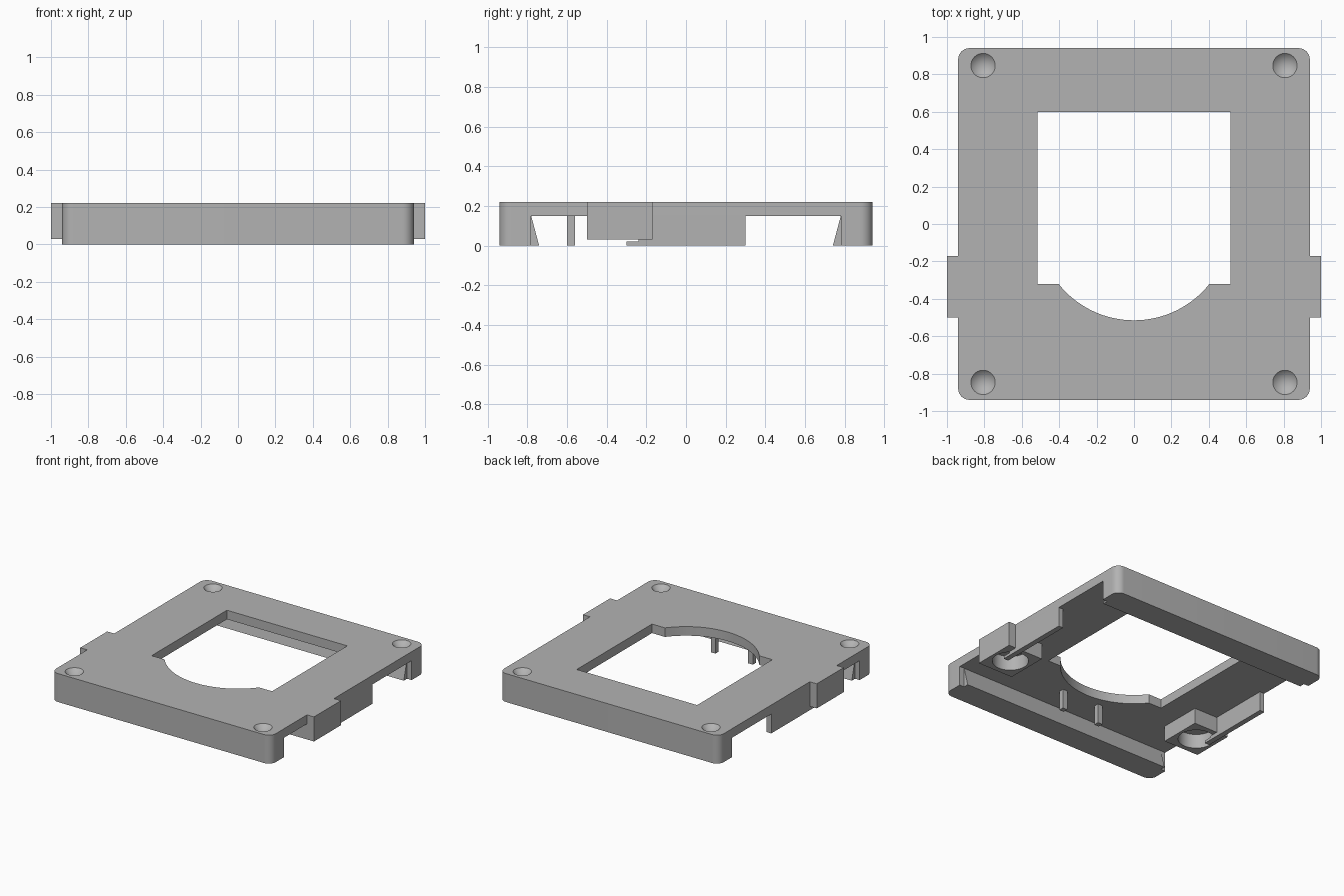
import bpy, bmesh
from math import sin, cos, pi, asin
from mathutils import Vector

default = bpy.data.objects.get("Cube")
if default:
    bpy.data.objects.remove(default, do_unlink=True)

grey = bpy.data.materials.new("plain grey")
grey.use_nodes = True
colour = (0.45, 0.45, 0.45, 1)
grey.diffuse_color = colour
grey.node_tree.nodes["Principled BSDF"].inputs["Base Color"].default_value = colour

HALF, TOP, DECK = 0.94, 0.22, 0.15   # half width, top height, underside of plate


def prism(name, profile, axis, lo, hi):
    """Extrude a closed 2D profile along x, y or z."""
    place = {"x": lambda a, b, t: (t, a, b),
             "y": lambda a, b, t: (a, t, b),
             "z": lambda a, b, t: (a, b, t)}[axis]
    bm = bmesh.new()
    face = bm.faces.new([bm.verts.new(place(a, b, lo)) for a, b in profile])
    new = bmesh.ops.extrude_face_region(bm, geom=[face])["geom"]
    verts = [v for v in new if isinstance(v, bmesh.types.BMVert)]
    bmesh.ops.translate(bm, verts=verts, vec=Vector(place(0, 0, hi - lo)))
    return finish(name, bm)


def round_solid(name, x, y, z, bottom, top, depth):
    """Cylinder or cone starting at height z."""
    bm = bmesh.new()
    bmesh.ops.create_cone(bm, cap_ends=True, segments=64, radius1=bottom,
                          radius2=top, depth=depth)
    bmesh.ops.translate(bm, verts=bm.verts, vec=(x, y, z + depth / 2))
    return finish(name, bm)


def finish(name, bm):
    bmesh.ops.recalc_face_normals(bm, faces=bm.faces)
    mesh = bpy.data.meshes.new(name)
    bm.to_mesh(mesh)
    bm.free()
    mesh.materials.append(grey)
    obj = bpy.data.objects.new(name, mesh)
    bpy.context.collection.objects.link(obj)
    return obj


def rect(a0, a1, b0, b1):
    return [(a0, b0), (a1, b0), (a1, b1), (a0, b1)]


def arc(cx, cy, r, start, end, steps):
    return [(cx + r * cos(start + (end - start) * i / steps),
             cy + r * sin(start + (end - start) * i / steps))
            for i in range(steps + 1)]


def cut(obj, cutters):
    """Subtract the cutters, bake the result and remove them."""
    for c in cutters:
        mod = obj.modifiers.new("cut", "BOOLEAN")
        mod.operation, mod.solver, mod.object = "DIFFERENCE", "EXACT", c
        c.hide_render = True
    graph = bpy.context.evaluated_depsgraph_get()
    baked = bpy.data.meshes.new_from_object(obj.evaluated_get(graph))
    obj.modifiers.clear()
    obj.data = baked
    for c in cutters:
        bpy.data.objects.remove(c, do_unlink=True)


# Rounded body with front and back walls
R = 0.06
outline = []
for i, (sx, sy) in enumerate([(1, 1), (-1, 1), (-1, -1), (1, -1)]):
    outline += arc(sx * (HALF - R), sy * (HALF - R), R, i * pi / 2, (i + 1) * pi / 2, 10)
body = prism("frame_body", outline, "z", 0, TOP)

# Undercut channel below the plate, straight at both ends
slope = 0.04 / DECK
low = -0.1
inner = 0.78 - slope * (DECK - low)
channel = [(-inner, low), (inner, low), (0.78, DECK), (-0.78, DECK)]
cutters = [prism("channel_cutter", channel, "x", -0.92, 0.92)]
for s in (-1, 1):
    x0, x1 = sorted((s * 0.9, s * 1.1))
    cutters.append(prism("end_cutter", rect(-0.78, 0.78, low, DECK), "x", x0, x1))

# Window with a curved front edge
bow, front = 0.515, -0.32
a = asin(-front / bow)
window = [(0.515, 0.6), (-0.515, 0.6), (-0.515, front)]
window += arc(0, 0, bow, pi + a, 2 * pi - a, 32) + [(0.515, front)]
cutters.append(prism("window_cutter", window, "z", 0.05, 0.4))

# Conical screw sinks in the corners
for sx in (-1, 1):
    for sy in (-1, 1):
        cutters.append(round_solid("sink_cutter", sx * 0.807, sy * 0.847,
                                   TOP - 0.065, 0, 0.13, 0.13))
cut(body, cutters)
parts = [body]

# Side bosses with round pockets, side walls and small posts
wall = [(0.3, 0), (0.3, DECK), (-0.17, DECK), (-0.17, 0.03),
        (-0.24, 0.03), (-0.24, 0.02), (-0.3, 0.02), (-0.3, 0)]
tab = [(0.7, 0.03), (1, 0.03), (1, TOP), (HALF, TOP), (HALF, DECK), (0.7, DECK)]
for s, side in ((1, "left"), (-1, "right")):
    boss = prism(side + "_boss", [(s * p, q) for p, q in tab], "y", -0.5, -0.17)
    cut(boss, [round_solid("pocket_cutter", s * 0.85, -0.335, -0.05, 0.127, 0.127, 0.19)])
    x0, x1 = sorted((s * 0.9, s * HALF))
    parts += [boss,
              prism(side + "_side_wall", wall, "x", x0, x1),
              prism(side + "_post", rect(s * 0.16 - 0.02, s * 0.16 + 0.02, -0.6, -0.56),
                    "z", 0, DECK)]

# Smooth the curves and keep the edges sharp
bpy.ops.object.select_all(action="DESELECT")
for obj in parts:
    obj.select_set(True)
bpy.context.view_layer.objects.active = body
bpy.ops.object.shade_smooth_by_angle(angle=pi / 6)
